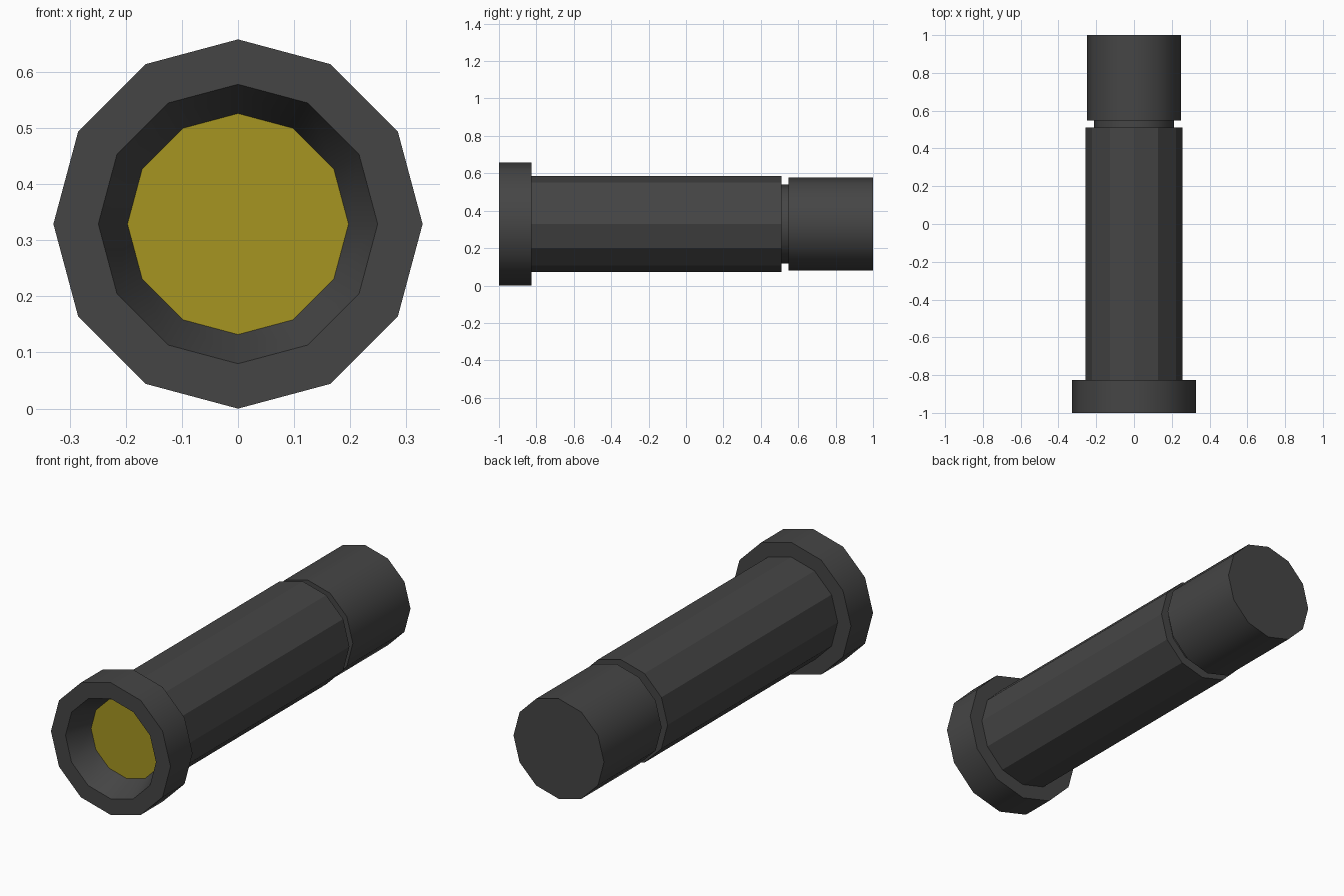
import bpy, bmesh, math

if "Cube" in bpy.data.objects:
    bpy.data.objects.remove(bpy.data.objects["Cube"])

SIDES = 12
CENTRE_Z = 0.329


def material(name, colour):
    m = bpy.data.materials.new(name)
    m.diffuse_color = (*colour, 1)
    m.use_nodes = True
    m.node_tree.nodes["Principled BSDF"].inputs["Base Color"].default_value = m.diffuse_color
    return m


def lathe(name, profile, mat, smooth=False, start_cap=False, end_cap=False):
    """Sweep (y, radius) points around the long axis."""
    bm = bmesh.new()
    rings = []
    for y, r in profile:
        rings.append([bm.verts.new((r * math.cos(2 * math.pi * k / SIDES), y,
                                    r * math.sin(2 * math.pi * k / SIDES)))
                      for k in range(SIDES)])
    for a, b in zip(rings, rings[1:]):
        for k in range(SIDES):
            n = (k + 1) % SIDES
            bm.faces.new((a[k], b[k], b[n], a[n]))
    if start_cap:
        bm.faces.new(rings[0])
    if end_cap:
        bm.faces.new(rings[-1][::-1])
    mesh = bpy.data.meshes.new(name)
    bm.to_mesh(mesh)
    bm.free()
    mesh.materials.append(mat)
    ob = bpy.data.objects.new(name, mesh)
    ob.location.z = CENTRE_Z
    bpy.context.collection.objects.link(ob)
    if smooth:
        bpy.ops.object.select_all(action='DESELECT')
        ob.select_set(True)
        bpy.context.view_layer.objects.active = ob
        bpy.ops.object.shade_smooth_by_angle(angle=math.radians(40))
    return ob


dark = material("dark_metal", (0.06, 0.06, 0.06))
yellow = material("lens_yellow", (0.38, 0.30, 0.015))

# Head with tapered reflector opening
lathe("head", [(-0.873, 0.197), (-1, 0.249), (-1, 0.329),
               (-0.827, 0.329), (-0.827, 0.256)], dark, smooth=True)
# Recessed lens
lathe("lens", [(-0.873, 0.197)], yellow, start_cap=True)
# Faceted grip
lathe("body", [(-0.827, 0.256), (0.51, 0.256), (0.51, 0.212)], dark)
# Groove between grip and tail cap
lathe("neck", [(0.51, 0.212), (0.547, 0.212)], dark, smooth=True)
# Tail cap
lathe("tail_cap", [(0.547, 0.212), (0.547, 0.249), (1, 0.249)],
      dark, smooth=True, end_cap=True)
